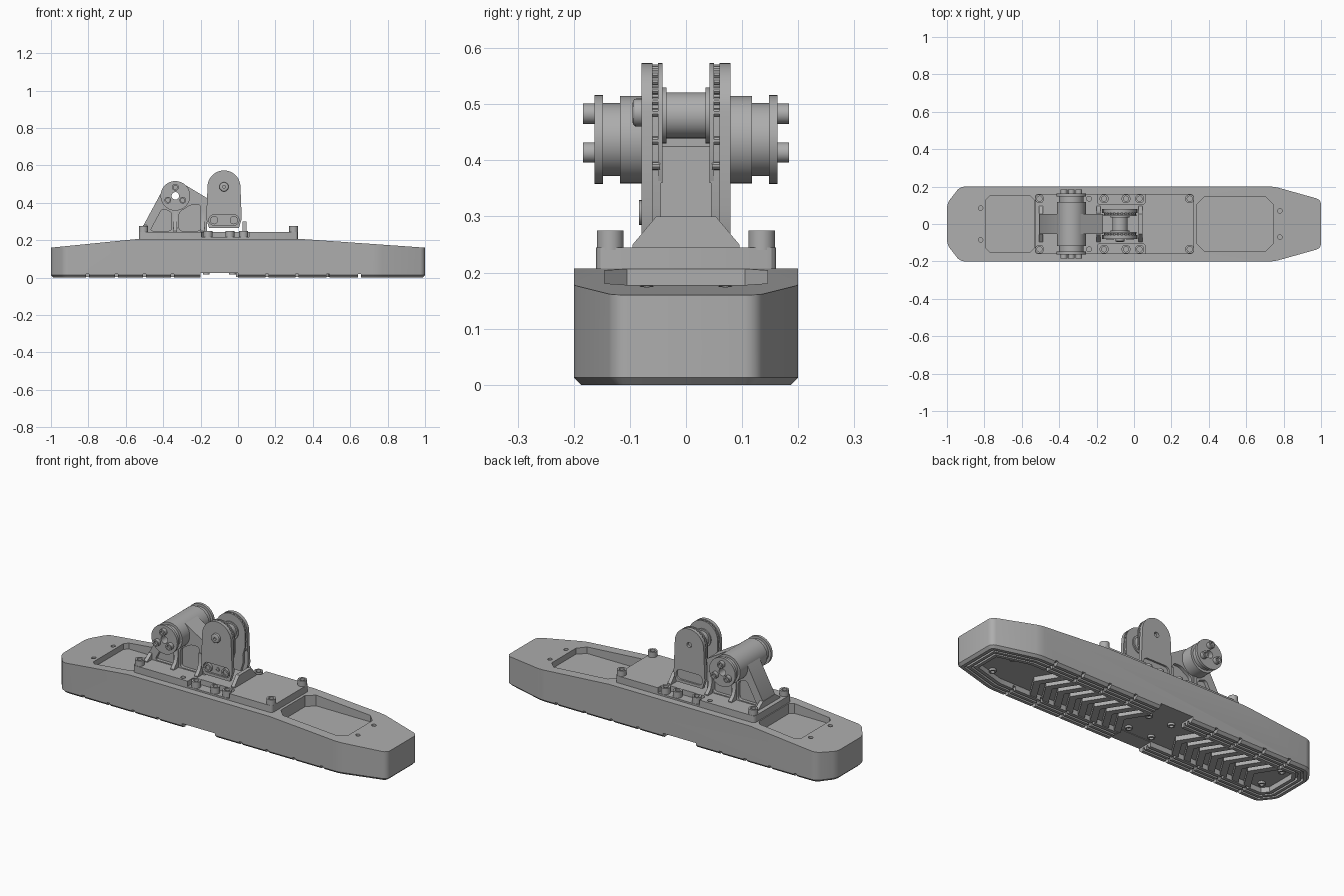
import bpy, bmesh, math
from mathutils import Vector

old = bpy.data.objects.get("Cube")
if old:
    bpy.data.objects.remove(old, do_unlink=True)

GREY = (0.42, 0.42, 0.42, 1)
mat = bpy.data.materials.new("plain grey")
mat.use_nodes = True
mat.diffuse_color = GREY
mat.node_tree.nodes["Principled BSDF"].inputs["Base Color"].default_value = GREY
parts = []


def finish(name, bm):
    bmesh.ops.recalc_face_normals(bm, faces=bm.faces)
    me = bpy.data.meshes.new(name)
    bm.to_mesh(me)
    bm.free()
    me.materials.append(mat)
    ob = bpy.data.objects.new(name, me)
    bpy.context.collection.objects.link(ob)
    parts.append(ob)
    return ob


def prism(name, pts, axis, a, b, corner=0, seg=1, foot=0):
    """Extrude a 2D outline along an axis; optionally round its corners and chamfer its foot."""
    place = {"x": lambda p, t: (t, p[0], p[1]),
             "y": lambda p, t: (p[0], t, p[1]),
             "z": lambda p, t: (p[0], p[1], t)}[axis]
    k = "xyz".index(axis)
    bm = bmesh.new()
    lo = [bm.verts.new(place(p, a)) for p in pts]
    hi = [bm.verts.new(place(p, b)) for p in pts]
    bm.faces.new(lo)
    bm.faces.new(hi)
    n = len(pts)
    for i in range(n):
        j = (i + 1) % n
        bm.faces.new((lo[i], lo[j], hi[j], hi[i]))
    bmesh.ops.recalc_face_normals(bm, faces=bm.faces)
    if corner:
        es = [e for e in bm.edges if abs(e.verts[0].co[k] - e.verts[1].co[k]) > 1e-5]
        bmesh.ops.bevel(bm, geom=es, offset=corner, segments=seg, profile=0.5, affect="EDGES")
    if foot:
        es = [e for e in bm.edges if all(abs(v.co[k] - a) < 1e-5 for v in e.verts)]
        bmesh.ops.bevel(bm, geom=es, offset=foot, segments=1, profile=0.5, affect="EDGES")
    return finish(name, bm)


def rect(x0, x1, y0, y1):
    return [(x0, y0), (x1, y0), (x1, y1), (x0, y1)]


def rod(name, r, start, end, n=24, socket=False, rim=0):
    """Cylinder between two points, with an optional socket and chamfer at the end."""
    start, end = Vector(start), Vector(end)
    d = end - start
    bm = bmesh.new()
    bmesh.ops.create_cone(bm, cap_ends=True, segments=n, radius1=r, radius2=r, depth=d.length)
    top = max(bm.faces, key=lambda f: f.calc_center_median().z)
    if rim:
        bmesh.ops.bevel(bm, geom=list(top.edges), offset=rim, segments=3, profile=0.5, affect="EDGES")
        top = max(bm.faces, key=lambda f: f.calc_center_median().z)
    if socket:
        bmesh.ops.inset_region(bm, faces=[top], thickness=r * 0.42)
        ext = bmesh.ops.extrude_discrete_faces(bm, faces=[top])
        bmesh.ops.translate(bm, verts=ext["faces"][0].verts, vec=(0, 0, -d.length * 0.4))
    bm.transform(d.to_track_quat("Z", "Y").to_matrix().to_4x4())
    bmesh.ops.translate(bm, verts=bm.verts, vec=(start + end) / 2)
    return finish(name, bm)


def lathe(name, profile, x, z, steps=48):
    """Spin a closed (radius, y) profile about an axis parallel to y."""
    bm = bmesh.new()
    vs = [bm.verts.new((x + r, y, z)) for r, y in profile]
    es = [bm.edges.new((vs[i], vs[(i + 1) % len(vs)])) for i in range(len(vs))]
    bmesh.ops.spin(bm, geom=vs + es, cent=(x, 0, z), axis=(0, 1, 0),
                   angle=math.tau, steps=steps, use_duplicate=False)
    bmesh.ops.remove_doubles(bm, verts=bm.verts, dist=1e-5)
    return finish(name, bm)


def cut(ob, tool, op="DIFFERENCE"):
    m = ob.modifiers.new("cut", "BOOLEAN")
    m.operation, m.object, m.solver = op, tool, "EXACT"
    bpy.context.view_layer.objects.active = ob
    bpy.ops.object.modifier_apply(modifier=m.name)
    parts.remove(tool)
    bpy.data.objects.remove(tool, do_unlink=True)


def outline(d):
    """Plan of the foot, inset by d."""
    half = [(-1 + d, 0.11 - 0.34 * d), (-0.93 + 0.49 * d, 0.2 - d),
            (0.75 - 0.13 * d, 0.2 - d), (1 - d, 0.13 - 0.75 * d)]
    return half + [(x, -y) for x, y in reversed(half)]


# Foot body with sloping ends
body = prism("foot_body", outline(0), "z", 0, 0.25, 0.025, 4, 0.013)
side = [(-1.1, -0.1), (1.1, -0.1), (1.1, 0.153), (0.33, 0.207), (-0.53, 0.207), (-1.1, 0.15)]
cut(body, prism("side_profile", side, "y", -0.3, 0.3), "INTERSECT")

# Top pockets and small holes
cut(body, prism("rear_pocket", rect(-0.79, -0.535, -0.15, 0.15), "z", 0.15, 0.3, 0.02, 1))
cut(body, prism("fore_pocket", rect(0.335, 0.745, -0.145, 0.145), "z", 0.145, 0.3, 0.04, 1))
for sy in (-1, 1):
    for x, y in ((-0.82, 0.085), (0.78, 0.07)):
        cut(body, rod("pin_hole", 0.012, (x, sy * y, 0.14), (x, sy * y, 0.3), 16))

# Sole: central gap, ring grooves, tread cavity and side notches
cut(body, prism("sole_gap", rect(-0.2, 0, -0.3, 0.3), "z", -0.1, 0.025))
for d in (0.03, 0.056):
    ring = prism("ring_groove", outline(d), "z", -0.05, 0.016)
    cut(ring, prism("ring_core", outline(d + 0.011), "z", -0.1, 0.1))
    cut(body, ring)
cut(body, prism("tread_cavity", outline(0.085), "z", -0.05, 0.028))
for x in (-0.805, -0.65, -0.5, -0.35, 0.155, 0.315, 0.48, 0.65):
    cut(body, prism("side_notch", rect(x - 0.008, x + 0.008, -0.3, 0.3), "z", -0.08, 0.019))

# Chevron tread lugs and sole screws
for first, count in ((-0.71, 7), (0.10, 8)):
    for i in range(count):
        x = first + i * 0.075
        prism("tread_lug", [(x, 0), (x - 0.07, 0.112), (x - 0.11, 0.112), (x - 0.04, 0),
                            (x - 0.11, -0.112), (x - 0.07, -0.112)], "z", 0.002, 0.035)
for x in (-0.86, -0.17, -0.03, 0.82):
    for y in (-0.075, 0.075):
        rod("sole_screw", 0.018, (x, y, 0.04), (x, y, 0.016), 16, True)

# Mounting plate, stepped down beside the bracket
plate = prism("mounting_plate", rect(-0.53, 0.32, -0.16, 0.16), "z", 0.14, 0.245, 0.015, 3)
for y0, y1 in ((-0.3, -0.105), (0.105, 0.3)):
    cut(plate, prism("plate_step", rect(-0.195, 0.06, y0, y1), "z", 0.216, 0.3, 0.015, 3))
for sy in (-1, 1):
    y = sy * 0.135
    cut(plate, rod("dowel_hole", 0.013, (-0.24, y, 0.225), (-0.24, y, 0.3), 16))
    for x, base, top in ((-0.505, 0.24, 0.275), (0.298, 0.24, 0.275),
                         (-0.16, 0.21, 0.25), (-0.043, 0.21, 0.25), (0.03, 0.21, 0.25)):
        rod("plate_bolt", 0.024, (x, y, base), (x, y, top), 24, True)

# Rear support under the cross tube
TX, TZ = -0.335, 0.437
web = prism("tube_support", [(-0.505, 0.235), (-0.505, 0.28), (-0.405, 0.465), (-0.295, 0.503),
                             (-0.165, 0.425), (-0.165, 0.235)], "y", -0.053, 0.053)
cut(web, rod("bore", 0.05, (TX, -0.2, TZ), (TX, 0.2, TZ)))
for y0, y1 in ((-0.1, -0.035), (0.035, 0.1)):
    cut(web, prism("web_pocket", [(-0.47, 0.25), (-0.405, 0.37), (-0.355, 0.35), (-0.355, 0.25)],
                   "y", y0, y1, 0.015, 3))
    cut(web, prism("web_pocket", [(-0.315, 0.25), (-0.315, 0.35), (-0.25, 0.39), (-0.2, 0.39), (-0.2, 0.25)],
                   "y", y0, y1, 0.015, 3))

# Front ramp with recessed triangular sides
ramp = prism("ramp", [(-0.17, 0.235), (-0.17, 0.4), (-0.03, 0.385), (0.03, 0.367), (0.275, 0.278),
                      (0.305, 0.275), (0.305, 0.235)], "y", -0.052, 0.052)
for y0, y1 in ((-0.1, -0.04), (0.04, 0.1)):
    cut(ramp, prism("ramp_pocket", [(0.05, 0.257), (0.05, 0.34), (0.235, 0.272), (0.235, 0.257)],
                    "y", y0, y1, 0.008, 2))

# Flared ribs at the foot of the supports
for x, top in ((-0.497, 0.28), (TX, 0.39), (-0.19, 0.36), (0.035, 0.3)):
    half = [(0.095, 0.24), (0.095, 0.25), (0.07, 0.275), (0.058, 0.31), (0.058, top)]
    if top < 0.31:
        half = [(0.095, 0.24), (0.095, 0.25), (0.053, top)]
    prism("support_rib", half + [(-y, z) for y, z in reversed(half)], "x", x - 0.01, x + 0.01)

# Cross tube with end flanges and bolts
half = [(0.02, 0.163), (0.079, 0.163), (0.079, 0.148), (0.065, 0.148), (0.065, 0.118), (0.078, 0.118)]
lathe("cross_tube", half + [(r, -y) for r, y in reversed(half)], TX, TZ)
for sy in (-1, 1):
    for a in (90, 210, 330):
        x = TX + 0.046 * math.cos(math.radians(a))
        z = TZ + 0.046 * math.sin(math.radians(a))
        rod("flange_bolt", 0.018, (x, sy * 0.155, z), (x, sy * 0.184, z), 24, True)

# Bracket cheeks: two layers around a core, with rollers along the rim
PX, PZ = -0.075, 0.485


def arch(r, bottom, flare=0.0):
    pts = [(PX + r * math.cos(math.pi * i / 24), PZ + r * math.sin(math.pi * i / 24)) for i in range(25)]
    w = r + flare
    return pts + [(PX - w, bottom + 0.05), (PX - w + 0.015, bottom),
                  (PX + w - 0.015, bottom), (PX + w, bottom + 0.05)]


for sy in (-1, 1):
    def span(a, b):
        return sorted((sy * a, sy * b))
    cheek = prism("cheek_outer", arch(0.088, 0.265, 0.007), "y", *span(0.06, 0.079))
    cut(cheek, prism("slot", rect(PX - 0.08, PX + 0.08, 0.28, 0.335), "y", *span(0.069, 0.1), 0.025, 5))
    prism("cheek_core", arch(0.074, 0.27), "y", *span(0.045, 0.064))
    prism("cheek_inner", arch(0.088, 0.36), "y", *span(0.042, 0.05))
    for i in range(13):
        a = math.pi * i / 12
        x, z = PX + 0.079 * math.cos(a), PZ + 0.079 * math.sin(a)
        rod("rim_roller", 0.007, (x, sy * 0.046, z), (x, sy * 0.064, z), 10)
    for z in (0.39, 0.435):
        for x in (PX - 0.079, PX + 0.079):
            rod("rim_roller", 0.007, (x, sy * 0.046, z), (x, sy * 0.064, z), 10)
    rod("pin_collar", 0.05, (PX, sy * 0.035, 0.48), (PX, sy * 0.05, 0.48), 32)
    if sy > 0:
        cut(cheek, rod("pin_hole", 0.014, (PX, 0.065, PZ), (PX, 0.1, PZ)))
    else:
        rod("pin_head", 0.025, (PX, -0.07, PZ), (PX, -0.095, PZ), 24, True, 0.007)
        for x in (PX - 0.053, PX + 0.053):
            rod("slot_bolt", 0.022, (x, -0.065, 0.307), (x, -0.084, 0.307), 24, True)
        rod("slot_pin", 0.011, (PX, -0.065, 0.307), (PX, -0.074, 0.307), 16, True)
rod("pivot_pin", 0.041, (PX, -0.05, 0.48), (PX, 0.05, 0.48), 32)

# Smooth round surfaces, keep hard edges
bpy.ops.object.select_all(action="DESELECT")
for ob in parts:
    ob.select_set(True)
bpy.context.view_layer.objects.active = body
bpy.ops.object.shade_smooth_by_angle(angle=math.radians(30))
